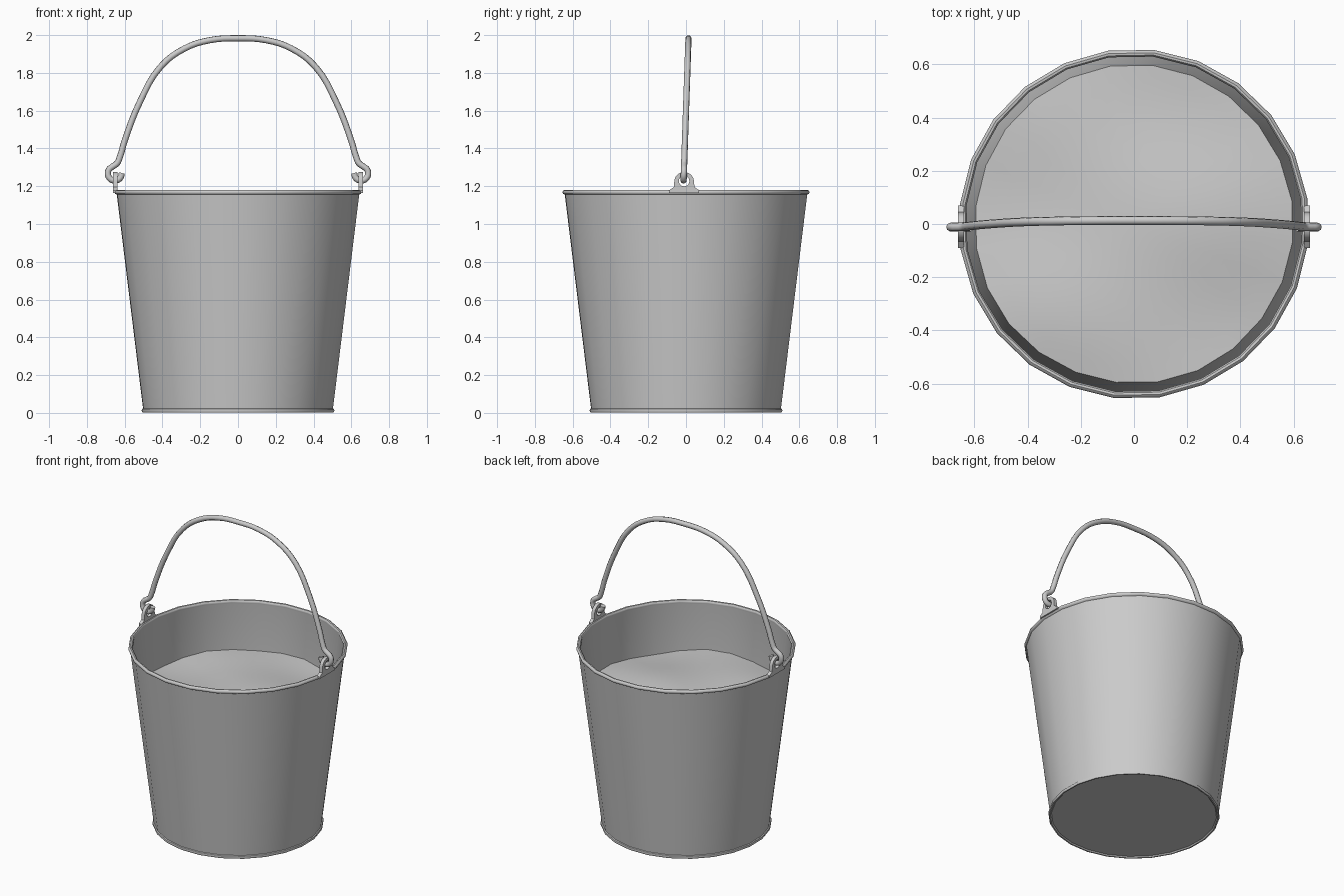
import bpy, bmesh
from math import sin, cos, pi, radians

if "Cube" in bpy.data.objects:
    bpy.data.objects.remove(bpy.data.objects["Cube"])

SIDES = 24
TURN = radians(8.5)


def finish(obj, angle=40):
    bpy.ops.object.select_all(action='DESELECT')
    obj.select_set(True)
    bpy.context.view_layer.objects.active = obj
    if obj.type == 'CURVE':
        bpy.ops.object.convert(target='MESH')
        obj = bpy.context.view_layer.objects.active
    bpy.ops.object.shade_smooth_by_angle(angle=radians(angle))
    return obj


def lathe(name, profile, height=lambda x, y: 0.0, angle=40):
    """Spin (radius, z) points around z; radius 0 becomes a pole."""
    bm = bmesh.new()
    rings = []
    for r, z in profile:
        n = SIDES if r > 0 else 1
        ring = []
        for i in range(n):
            a = TURN + 2 * pi * i / SIDES
            x, y = r * cos(a), r * sin(a)
            ring.append(bm.verts.new((x, y, z + height(x, y))))
        rings.append(ring)
    for a, b in zip(rings, rings[1:]):
        for i in range(SIDES):
            j = (i + 1) % SIDES
            quad = [a[i % len(a)], a[j % len(a)], b[j % len(b)], b[i % len(b)]]
            bm.faces.new(list(dict.fromkeys(quad)))
    me = bpy.data.meshes.new(name)
    bm.to_mesh(me)
    bm.free()
    obj = bpy.data.objects.new(name, me)
    bpy.context.collection.objects.link(obj)
    return finish(obj, angle)


# Bucket shell: base bead, tapered wall, rolled rim, inner wall and floor
rim = [(0.645 + 0.013 * cos(t), 1.168 + 0.013 * sin(t))
       for t in [radians(-80 + 40 * k) for k in range(8)]]
lathe("bucket", [(0, 0.01), (0.495, 0.01), (0.502, 0.003), (0.51, 0.003),
                 (0.514, 0.011), (0.512, 0.02), (0.506, 0.023), (0.646, 1.157)]
      + rim + [(0.635, 1.156), (0.495, 0.03), (0, 0.03)])

# Gently uneven contents
lathe("contents", [(0.607 * k / 10, 0.868) for k in range(10, -1, -1)],
      lambda x, y: 0.018 * sin(5 * x - 3 * y + 0.6) * cos(4 * y + 1.5 * x)
      + 0.008 * sin(9 * y + 4 * x) + 0.02 * (1 - (x * x + y * y) / 0.37), 60)


# Ears with a hole for the handle
def ear(side):
    cu = bpy.data.curves.new("ear", 'CURVE')
    cu.dimensions, cu.fill_mode, cu.extrude = '2D', 'BOTH', 0.011
    top = [(0.052 * cos(t), 1.225 + 0.05 * sin(t))
           for t in [pi * k / 12 for k in range(13)]]
    outline = [(-0.055, 1.195), (-0.08, 1.178), (-0.08, 1.165),
               (0.08, 1.165), (0.08, 1.178), (0.055, 1.195)]
    hole = [(0.028 * cos(2 * pi * k / 16), 1.227 + 0.028 * sin(2 * pi * k / 16))
            for k in range(16)]
    for pts in (top + outline, hole):
        sp = cu.splines.new('POLY')
        sp.points.add(len(pts) - 1)
        for p, (u, v) in zip(sp.points, pts):
            p.co = (u, v, 0, 1)
        sp.use_cyclic_u = True
    obj = bpy.data.objects.new("ear_right" if side > 0 else "ear_left", cu)
    bpy.context.collection.objects.link(obj)
    obj.rotation_euler = (pi / 2, 0, pi / 2)
    obj.location = (side * 0.65, -0.01, 0)
    finish(obj)


for s in (-1, 1):
    ear(s)

# Wire handle: arch with a hooked eye at both ends, leaning slightly back
arch = [(0.15, 1.973), (0.285, 1.928), (0.41, 1.832), (0.52, 1.645),
        (0.6, 1.44), (0.627, 1.35), (0.64, 1.322)]
hook = [(0.652 + 0.037 * cos(t), 1.268 + 0.038 * sin(t))
        for t in [radians(70 - 36 * k) for k in range(8)]]
half = arch + hook
path = [(-x, z) for x, z in reversed(half)] + [(0, 1.983)] + half
cu = bpy.data.curves.new("handle", 'CURVE')
cu.dimensions = '3D'
cu.bevel_depth, cu.bevel_resolution = 0.0165, 2
cu.resolution_u, cu.use_fill_caps = 4, True
sp = cu.splines.new('BEZIER')
sp.bezier_points.add(len(path) - 1)
for p, (x, z) in zip(sp.bezier_points, path):
    p.co = (x, -0.012 + 0.025 * (z - 1.25) / 0.73, z)
    p.handle_left_type = p.handle_right_type = 'AUTO'
handle = bpy.data.objects.new("handle", cu)
bpy.context.collection.objects.link(handle)
finish(handle, 60)
